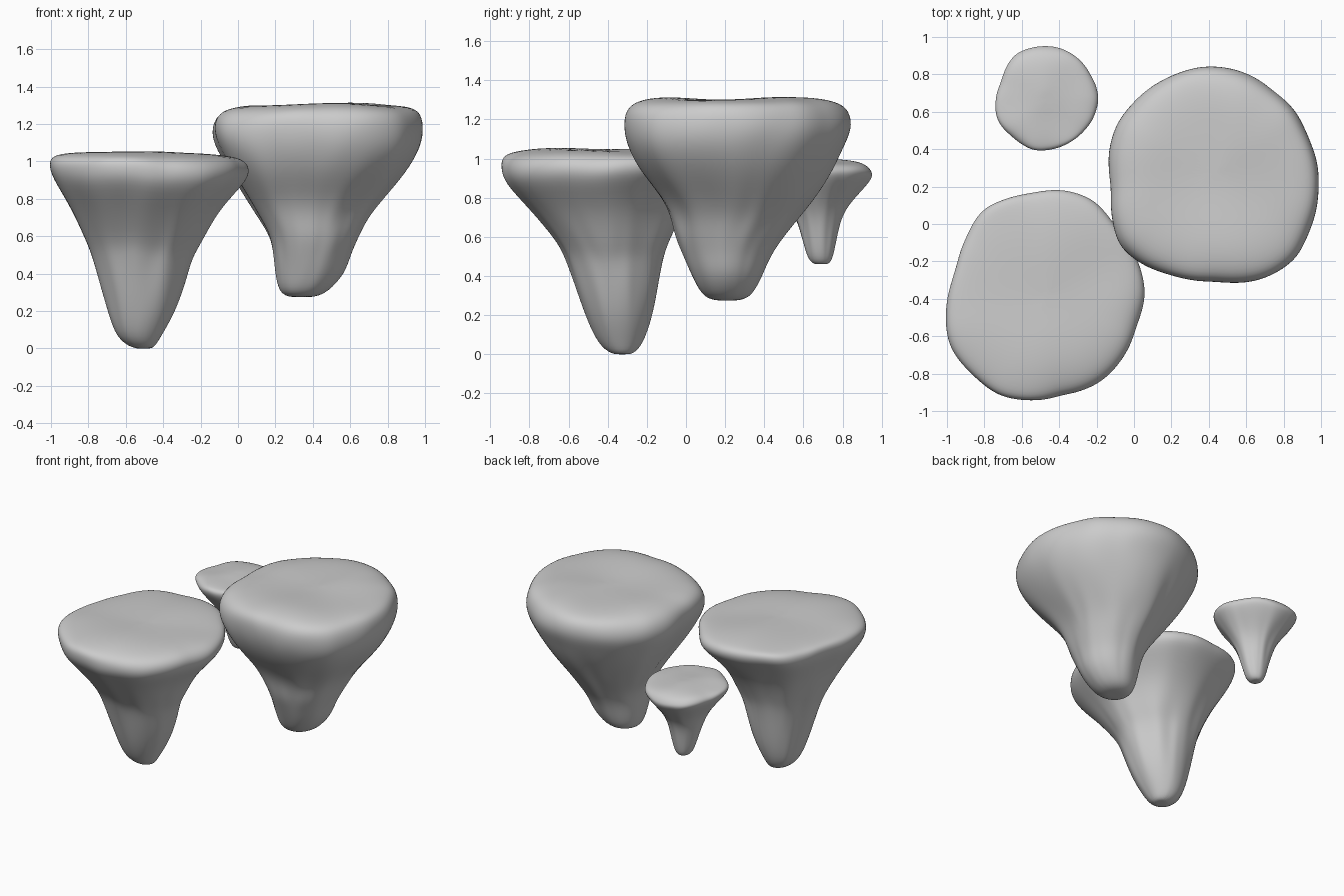
import bpy, bmesh, math
from mathutils import Vector, noise

if "Cube" in bpy.data.objects:
    bpy.data.objects.remove(bpy.data.objects["Cube"])

SEG = 40


def outline_sampler(points, cx, cy, hx, hy):
    """Turn a plan outline into a normalised radius per angle."""
    polar = []
    for x, y in points:
        u, v = (x - cx) / hx, (y - cy) / hy
        polar.append((math.atan2(v, u) % math.tau, math.hypot(u, v)))
    polar.sort()
    polar = [(polar[-1][0] - math.tau, polar[-1][1])] + polar + [(polar[0][0] + math.tau, polar[0][1])]

    def radius(a):
        for (a0, r0), (a1, r1) in zip(polar, polar[1:]):
            if a0 <= a <= a1:
                return r0 + (r1 - r0) * (a - a0) / max(a1 - a0, 1e-6)
        return 1.0
    return radius


def island(name, outline, rows, top, tilt, size, seed):
    """rows: z, x min, x max, y min, y max from the tip up to the rim."""
    xs, ys = [p[0] for p in outline], [p[1] for p in outline]
    cx, cy = (min(xs) + max(xs)) / 2, (min(ys) + max(ys)) / 2
    hx, hy = (max(xs) - min(xs)) / 2, (max(ys) - min(ys)) / 2
    radius = outline_sampler(outline, cx, cy, hx, hy)
    z0, z1 = rows[0][0], rows[-1][0]
    bm = bmesh.new()
    rings = []

    # Rocky underside
    for z, xl, xr, yl, yr in rows:
        t = (z - z0) / (z1 - z0)
        ring = []
        for i in range(SEG):
            a = math.tau * i / SEG
            c, s = math.cos(a), math.sin(a)
            r = 1 + (radius(a) - 1) * t
            mid = 4 * t * (1 - t)
            r *= 1 + mid * (0.06 * noise.noise(Vector((c * 2.2, s * 2.2, t * 1.2 + seed)))
                            + 0.045 * noise.noise(Vector((c * 4, s * 4, t * 4 + seed))))
            r *= 1 + 0.012 * noise.noise(Vector((c * 6, s * 6, t * 9 + seed)))
            x = (xl + xr) / 2 + (xr - xl) / 2 * c * r
            y = (yl + yr) / 2 + (yr - yl) / 2 * s * r
            dz = t * t * (tilt[0] * c + tilt[1] * s)
            dz += 0.03 * size * t * noise.noise(Vector((c * 1.8, s * 1.8, seed + 7)))
            ring.append(bm.verts.new((x, y, z + dz)))
        rings.append(ring)

    # Gently rolling top
    rim = rings[-1]
    for k, f in enumerate((0.9, 0.68, 0.42, 0.18)):
        blend = (0.65, 0.95, 1, 1)[k]
        ring = []
        for v in rim:
            x, y = cx + (v.co.x - cx) * f, cy + (v.co.y - cy) * f
            bump = 0.035 * size * noise.noise(Vector((x * 2 / size, y * 2 / size, seed)))
            tz = top + 0.4 * f * (tilt[0] * (x - cx) / hx + tilt[1] * (y - cy) / hy) + bump
            ring.append(bm.verts.new((x, y, v.co.z + (tz - v.co.z) * blend)))
        rings.append(ring)

    for lo, hi in zip(rings, rings[1:]):
        for i in range(SEG):
            j = (i + 1) % SEG
            bm.faces.new((lo[i], lo[j], hi[j], hi[i]))
    # Close the tip and the centre of the top
    for ring, flip in ((rings[0], True), (rings[-1], False)):
        mid = sum((v.co for v in ring), Vector()) / SEG
        c = bm.verts.new(mid)
        for i in range(SEG):
            a, b = ring[i], ring[(i + 1) % SEG]
            bm.faces.new((b, a, c) if flip else (a, b, c))
    for f in bm.faces:
        f.smooth = True
    mesh = bpy.data.meshes.new(name)
    bm.to_mesh(mesh)
    bm.free()
    ob = bpy.data.objects.new(name, mesh)
    bpy.context.collection.objects.link(ob)
    sub = ob.modifiers.new("smooth", 'SUBSURF')
    sub.levels = sub.render_levels = 2
    return ob


# Front left island
island("front_left_island",
       [(.07, -.37), (.03, -.2), (-.11, .01), (-.17, .1), (-.32, .18), (-.54, .17), (-.8, .09),
        (-.9, -.08), (-.96, -.27), (-1, -.62), (-.95, -.72), (-.85, -.82), (-.7, -.93),
        (-.6, -.945), (-.37, -.91), (-.2, -.86), (-.07, -.74), (.02, -.55)],
       [(.0, -.56, -.45, -.38, -.27), (.05, -.65, -.42, -.45, -.22), (.2, -.70, -.33, -.52, -.17),
        (.38, -.75, -.27, -.58, -.14), (.5, -.78, -.24, -.62, -.12), (.58, -.81, -.19, -.66, -.09),
        (.75, -.89, -.10, -.80, -.01), (.88, -.97, .02, -.93, .11), (.95, -1.0, .07, -.95, .18),
        (1.01, -1.0, .06, -.94, .175)],
       1.05, (-.015, .01), 1.0, 3.3)

# Right island, higher and broader
island("right_island",
       [(1.0, .15), (.97, .4), (.9, .55), (.68, .77), (.4, .86), (.2, .8), (.04, .7), (-.1, .55),
        (-.13, .2), (-.1, -.1), (.02, -.2), (.2, -.28), (.45, -.305), (.7, -.3), (.86, -.2), (.95, -.02)],
       [(.275, .27, .41, .14, .28), (.3, .22, .48, .08, .34), (.4, .20, .57, .03, .39),
        (.5, .19, .60, -.01, .43), (.6, .17, .65, -.05, .5), (.7, .11, .70, -.07, .58),
        (.8, .05, .78, -.12, .66), (.93, -.03, .90, -.23, .75), (1.05, -.09, .98, -.29, .81),
        (1.15, -.13, 1.0, -.31, .86), (1.24, -.12, .98, -.30, .84)],
       1.31, (.015, -.0), 1.0, 8.1)

# Small back left island
island("small_back_island",
       [(-.185, .68), (-.23, .8), (-.34, .92), (-.5, .955), (-.64, .91), (-.71, .77), (-.735, .55),
        (-.65, .46), (-.53, .39), (-.37, .42), (-.26, .5)],
       [(.46, -.5, -.43, .65, .73), (.49, -.53, -.40, .62, .75), (.6, -.56, -.37, .59, .77),
        (.7, -.59, -.34, .56, .79), (.78, -.62, -.30, .51, .83), (.87, -.69, -.23, .43, .91),
        (.93, -.735, -.185, .39, .955), (.96, -.73, -.19, .395, .95)],
       .99, (0, -.02), .5, 5.7)
